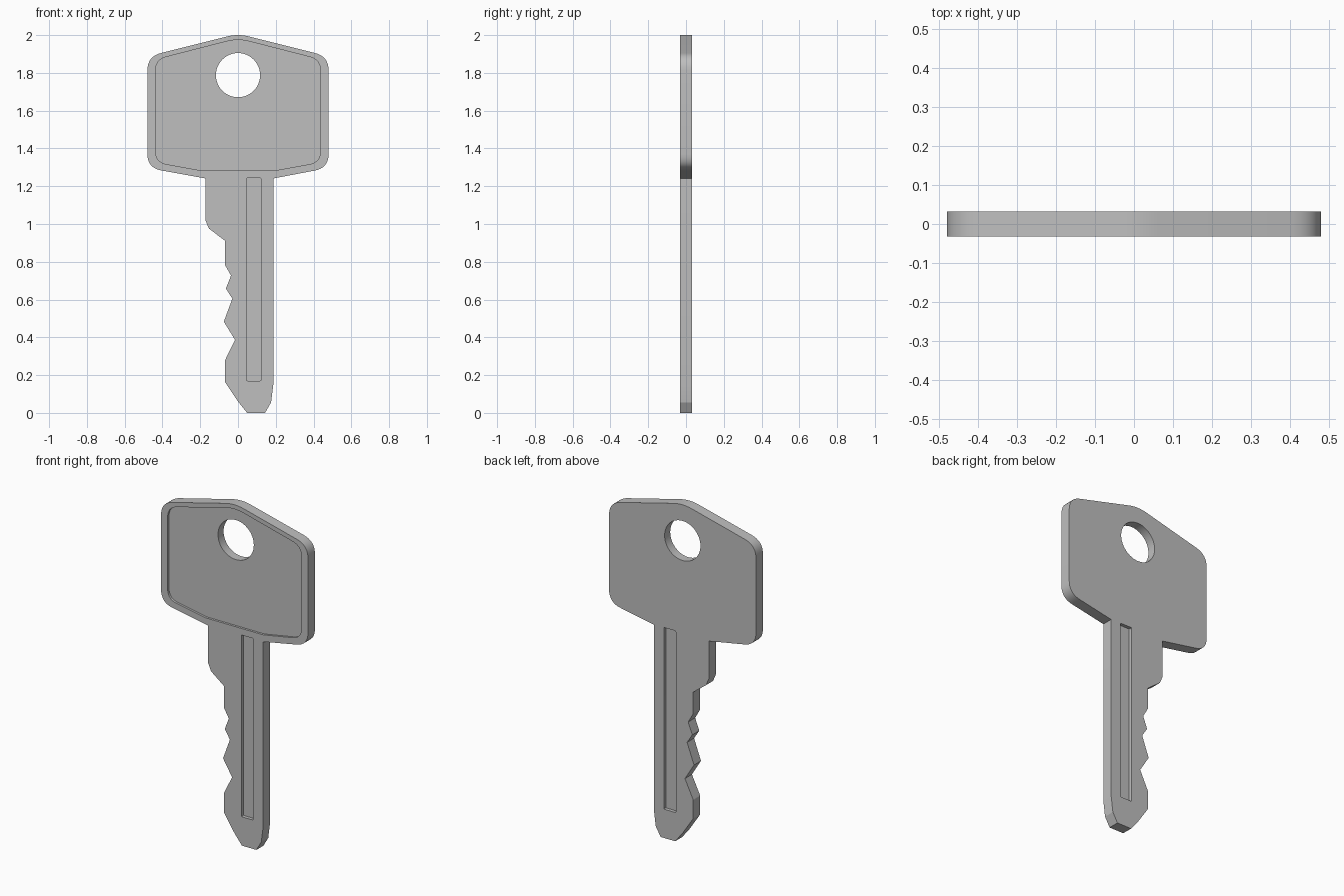
import bpy
import bmesh
from mathutils import Vector

cube = bpy.data.objects.get("Cube")
if cube:
    bpy.data.objects.remove(cube, do_unlink=True)

HALF = 0.0325      # half thickness of the blank
RECESS = 0.013     # depth of the panel in the bow
GROOVE = 0.02      # depth of the blade grooves

metal = bpy.data.materials.new("key_metal")
metal.use_nodes = True
grey = (0.52, 0.52, 0.52, 1)
metal.diffuse_color = grey
metal.node_tree.nodes["Principled BSDF"].inputs["Base Color"].default_value = grey


def rounded(corners, steps=8):
    """Round each (x, z, cut) corner; cut 0 keeps it sharp."""
    out = []
    for i, (x, z, cut) in enumerate(corners):
        p = Vector((x, z))
        if not cut:
            out.append(p)
            continue
        before = Vector(corners[i - 1][:2])
        after = Vector(corners[(i + 1) % len(corners)][:2])
        a = p + (before - p).normalized() * cut
        b = p + (after - p).normalized() * cut
        for k in range(steps + 1):
            t = k / steps
            out.append(a * (1 - t) ** 2 + p * 2 * t * (1 - t) + b * t * t)
    return out


def slab(name, outline, y0, y1):
    """Extrude an x-z outline from y0 to y1."""
    bm = bmesh.new()
    face = bm.faces.new([bm.verts.new((p.x, y0, p.y)) for p in outline])
    ext = bmesh.ops.extrude_face_region(bm, geom=[face])
    moved = [v for v in ext["geom"] if isinstance(v, bmesh.types.BMVert)]
    bmesh.ops.translate(bm, verts=moved, vec=(0, y1 - y0, 0))
    bmesh.ops.recalc_face_normals(bm, faces=bm.faces)
    mesh = bpy.data.meshes.new(name)
    bm.to_mesh(mesh)
    bm.free()
    mesh.materials.append(metal)
    obj = bpy.data.objects.new(name, mesh)
    bpy.context.collection.objects.link(obj)
    return obj


def cut(target, cutter):
    """Subtract the cutter and discard it."""
    cutter.hide_render = True
    mod = target.modifiers.new("cut", "BOOLEAN")
    mod.operation = "DIFFERENCE"
    mod.solver = "EXACT"
    mod.object = cutter
    bpy.context.view_layer.objects.active = target
    bpy.ops.object.modifier_apply(modifier=mod.name)
    bpy.data.objects.remove(cutter, do_unlink=True)


def mirrored(half):
    """Complete a right-hand run of corners with its left-hand copy."""
    return half + [(-x, z, c) for x, z, c in reversed(half)]


# Bow and blade outline, clockwise from the peak
bow = [(0.48, 1.887, 0.075), (0.48, 1.297, 0.075)]
blade = [
    (0.187, 1.241, 0), (0.187, 0.15, 0), (0.175, 0.055, 0), (0.143, 0, 0),
    (0.048, 0, 0), (0, 0.06, 0), (-0.07, 0.165, 0), (-0.07, 0.276, 0),
    (-0.016, 0.387, 0), (-0.075, 0.483, 0), (-0.03, 0.605, 0),
    (-0.064, 0.658, 0), (-0.037, 0.727, 0), (-0.07, 0.785, 0),
    (-0.07, 0.912, 0), (-0.154, 0.976, 0), (-0.172, 1.019, 0),
    (-0.172, 1.241, 0),
]
left_bow = [(-x, z, c) for x, z, c in reversed(bow)]
outline = rounded([(0, 2.0075, 0.062)] + bow + blade + left_bow)
key = slab("key", outline, -HALF, HALF)

# Sunken panel on the front of the bow
panel_half = [(0.437, 1.87, 0.06), (0.437, 1.327, 0.06), (0.187, 1.282, 0)]
panel = rounded([(0, 1.982, 0.062)] + mirrored(panel_half))
cut(key, slab("panel_cutter", panel, -HALF - 0.05, -HALF + RECESS))

# Long groove on both faces of the blade
groove = rounded([(0.044, 1.243, 0.006), (0.122, 1.243, 0.006),
                  (0.122, 0.17, 0.006), (0.044, 0.17, 0.006)], 3)
for side in (-1, 1):
    cut(key, slab("groove_cutter", groove, side * (HALF - GROOVE), side * (HALF + 0.05)))

# Ring hole through the bow
bpy.ops.mesh.primitive_cylinder_add(vertices=48, radius=0.117, depth=0.5,
                                    location=(0, 0, 1.788), rotation=(1.5707963, 0, 0))
hole = bpy.context.object
hole.data.materials.append(metal)
cut(key, hole)

# Smooth the rounded edges, keep the corners crisp
bpy.ops.object.select_all(action="DESELECT")
key.select_set(True)
bpy.context.view_layer.objects.active = key
bpy.ops.object.shade_smooth_by_angle(angle=0.4)
